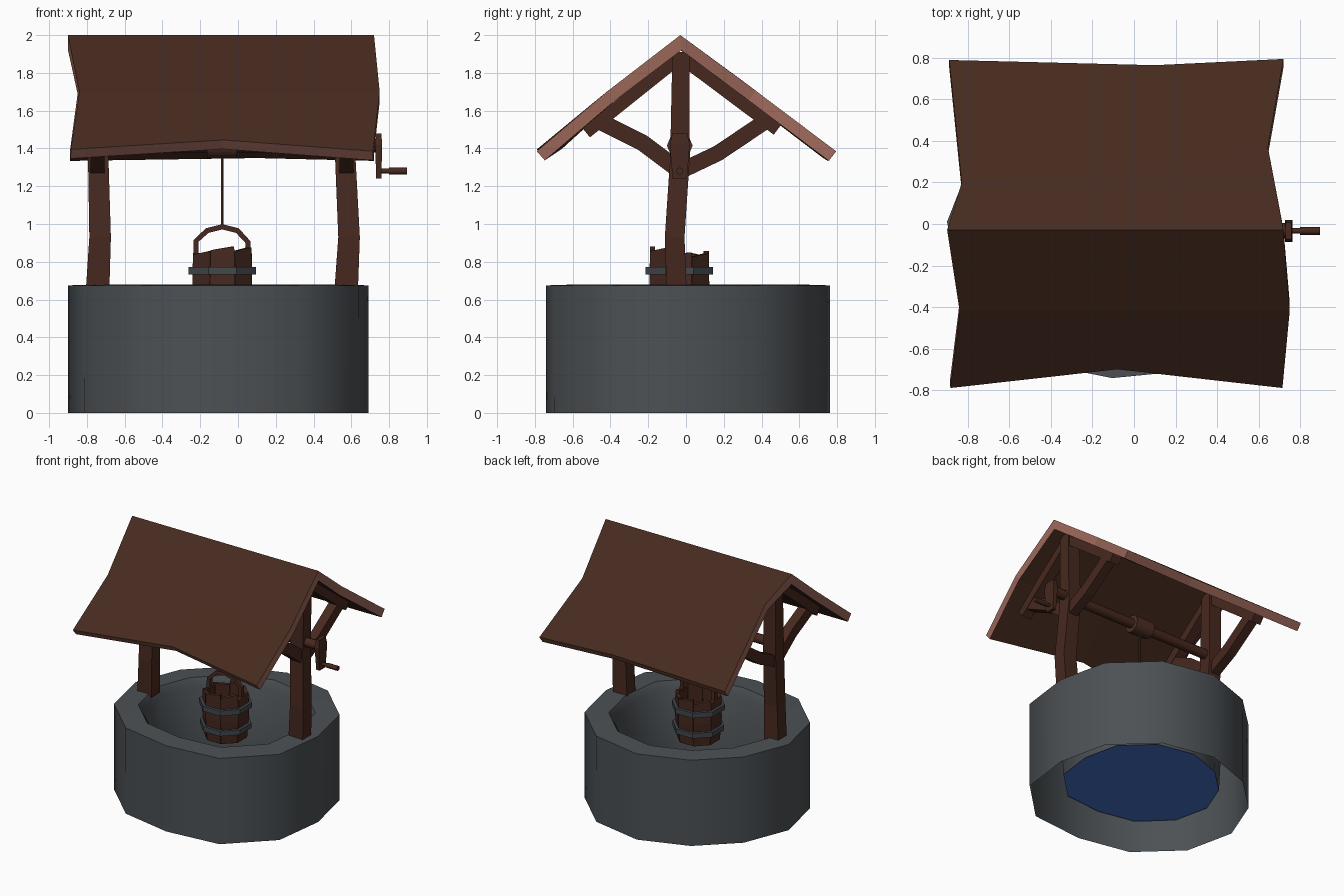
import bpy, bmesh, math, random
from mathutils import Vector

random.seed(4)
cube = bpy.data.objects.get("Cube")
if cube:
    bpy.data.objects.remove(cube)


def material(name, color):
    mat = bpy.data.materials.new(name)
    mat.use_nodes = True
    rgba = (*color, 1)
    mat.diffuse_color = rgba
    mat.node_tree.nodes["Principled BSDF"].inputs["Base Color"].default_value = rgba
    return mat


STONE = material("grey stone", (0.072, 0.082, 0.09))
ROOF = material("roof brown", (0.063, 0.0235, 0.0135))
EDGE = material("pale cut wood", (0.33, 0.135, 0.1))
WOOD = material("reddish wood", (0.062, 0.0215, 0.0132))
IRON = material("dark iron", (0.055, 0.065, 0.073))
WATER = material("blue water", (0.06, 0.165, 0.57))
ROPE = material("rope brown", (0.075, 0.028, 0.018))


def finish(name, bm, mat, smooth=None, fix=True):
    if fix:
        bmesh.ops.recalc_face_normals(bm, faces=bm.faces)
    mesh = bpy.data.meshes.new(name)
    bm.to_mesh(mesh)
    bm.free()
    obj = bpy.data.objects.new(name, mesh)
    mesh.materials.append(mat)
    bpy.context.collection.objects.link(obj)
    if smooth:
        bpy.ops.object.select_all(action='DESELECT')
        obj.select_set(True)
        bpy.context.view_layer.objects.active = obj
        bpy.ops.object.shade_smooth_by_angle(angle=math.radians(smooth))
    return obj


def skin(bm, rings, close_ends=True, close_rings=False):
    """Bridge successive rings of vertices with quads."""
    n = len(rings[0])
    pairs = list(zip(rings, rings[1:]))
    if close_rings:
        pairs.append((rings[-1], rings[0]))
    for a, b in pairs:
        for i in range(n):
            j = (i + 1) % n
            bm.faces.new((a[i], a[j], b[j], b[i]))
    if close_ends:
        bm.faces.new(rings[0])
        bm.faces.new(rings[-1])


def beam(name, points, sizes, mat=WOOD, side=(1, 0, 0)):
    """Sweep a rectangle of half sizes (along side, across) through points."""
    bm = bmesh.new()
    pts = [Vector(p) for p in points]
    side = Vector(side)
    rings = []
    for i, p in enumerate(pts):
        along = pts[min(i + 1, len(pts) - 1)] - pts[max(i - 1, 0)]
        across = along.cross(side).normalized()
        w, d = sizes[i] if isinstance(sizes, list) else sizes
        rings.append([bm.verts.new(p + side * w * a + across * d * b)
                      for a, b in ((-1, -1), (1, -1), (1, 1), (-1, 1))])
    skin(bm, rings)
    return finish(name, bm, mat)


def ring_points(center, radius, z, turn, squash, warp):
    """Points of a circle whose radius is scaled by each entry of warp."""
    angles = [turn + math.tau * i / len(warp) for i in range(len(warp))]
    return [(center[0] + radius * w * math.cos(a),
             center[1] + radius * w * squash * math.sin(a), z) for a, w in zip(angles, warp)]


def lathe(name, profile, center, mat, warp, turn=0, squash=1, closed=False, smooth=None):
    """Revolve (radius, z) points around a vertical axis."""
    bm = bmesh.new()
    rings = [[bm.verts.new(p) for p in ring_points(center, r, z, turn, squash, warp)]
             for r, z in profile]
    skin(bm, rings, close_ends=False, close_rings=closed)
    return finish(name, bm, mat, smooth)


def disc(name, center, radius, z, mat, warp, turn=0, squash=1):
    bm = bmesh.new()
    bm.faces.new([bm.verts.new(p) for p in ring_points(center, radius, z, turn, squash, warp)])
    return finish(name, bm, mat, fix=False)


def rod(name, start, end, radius, sides=8, mat=WOOD):
    a, b = Vector(start), Vector(end)
    bm = bmesh.new()
    bmesh.ops.create_cone(bm, cap_ends=True, segments=sides, radius1=radius,
                          radius2=radius, depth=(b - a).length)
    rot = (b - a).to_track_quat('Z', 'Y')
    for v in bm.verts:
        v.co = rot @ v.co + (a + b) / 2
    return finish(name, bm, mat, 50)


# Uneven stone ring, open underneath, with the water inside
WELL = (-0.105, 0.01)
UNEVEN = [1, 1.03, 1.03, 1, 0.95, 0.95, 1, 1.03, 1.03, 1, 1.09, 1.08]
lathe("stone_ring", [(0.795, 0), (0.796, 0.675), (0.625, 0.68), (0.59, 0.62), (0.565, 0.12)],
      WELL, STONE, UNEVEN, squash=0.945, smooth=50)
disc("water", WELL, 0.565, 0.125, WATER, UNEVEN, squash=0.945)

# Roof sheet: rows run from front eave over the ridge to the back eave
rows = [
    [(-0.885, -0.79, 1.395), (-0.08, -0.70, 1.445), (0.715, -0.79, 1.385)],
    [(-0.84, -0.42, 1.70), (-0.05, -0.42, 1.70), (0.75, -0.42, 1.70)],
    [(-0.90, -0.03, 2.0), (-0.05, -0.03, 2.0), (0.72, -0.03, 2.0)],
    [(-0.83, 0.20, 1.83), (-0.05, 0.29, 1.765), (0.645, 0.37, 1.705)],
    [(-0.89, 0.79, 1.385), (0.1, 0.765, 1.40), (0.72, 0.795, 1.385)],
]
bm = bmesh.new()
grid = [[bm.verts.new(p) for p in row] for row in rows]
for low, high in zip(grid, grid[1:]):
    for c in range(2):
        bm.faces.new((low[c], low[c + 1], high[c + 1], high[c]))
roof = finish("roof", bm, ROOF, fix=False)
roof.data.materials.append(EDGE)
solid = roof.modifiers.new("thickness", 'SOLIDIFY')
solid.thickness = 0.064
solid.offset = -1
solid.use_even_offset = True
solid.material_offset_rim = 1

# Posts, rafters and braces at both ends
left_path = [(0.573, -0.05, 0.655), (0.588, -0.06, 0.93), (0.568, -0.032, 1.35), (0.575, -0.027, 1.91)]
right_path = [(-0.743, -0.05, 0.655), (-0.73, -0.06, 0.93), (-0.74, -0.032, 1.35), (-0.74, -0.027, 1.91)]
post_size = [(0.062, 0.053), (0.057, 0.052), (0.054, 0.052), (0.052, 0.045)]
for label, x, path in (("left", 0.575, left_path), ("right", -0.745, right_path)):
    beam(label + "_post", path, post_size)
    beam(label + "_front_rafter", [(x, -0.03, 1.885), (x, -0.53, 1.485)], (0.04, 0.034))
    beam(label + "_back_rafter", [(x, -0.03, 1.885), (x, 0.485, 1.5)], (0.04, 0.034))
    beam(label + "_front_brace", [(x, -0.03, 1.28), (x, -0.23, 1.43), (x, -0.47, 1.55)], (0.037, 0.044))
    beam(label + "_back_brace", [(x, -0.03, 1.28), (x, 0.17, 1.375), (x, 0.43, 1.55)], (0.037, 0.042))

# Winding axle with its rope drum, and the crank
AY, AZ = -0.033, 1.415
rod("axle", (-0.77, AY, AZ), (0.74, AY, AZ), 0.037)
rod("rope_drum", (-0.165, AY, AZ), (-0.005, AY, AZ), 0.068, mat=ROPE)
beam("crank_arm", [(0.745, AY, 1.24), (0.745, AY, 1.42), (0.745, AY, 1.48)],
     [(0.014, 0.038), (0.018, 0.053), (0.014, 0.04)])
rod("crank_pin", (0.73, AY, 1.28), (0.81, AY, 1.28), 0.013)
rod("crank_grip", (0.80, AY, 1.28), (0.895, AY, 1.28), 0.019)

# Bucket of eight uneven staves
BX, BY = -0.083, -0.035
EIGHT = [1] * 8
bm = bmesh.new()
for i in range(8):
    top = random.uniform(0.83, 0.875)
    rings = []
    for r, z in ((0.157, 0.495), (0.171, 0.67), (0.168, top)):
        ring = []
        for radius, step in ((r, -0.49), (r, 0.49), (r - 0.03, 0.49), (r - 0.03, -0.49)):
            a = math.tau * (i + step) / 8
            ring.append(bm.verts.new((BX + radius * math.cos(a), BY + radius * math.sin(a),
                                      z + (step * 0.02 if z == top else 0))))
        rings.append(ring)
    skin(bm, rings)
finish("bucket_staves", bm, WOOD)
disc("bucket_bottom", (BX, BY), 0.15, 0.51, WOOD, EIGHT, turn=math.pi / 8)
for label, z, r in (("upper", 0.752, 0.193), ("lower", 0.59, 0.188)):
    lathe(label + "_hoop", [(r, z - 0.02), (r, z + 0.02), (r - 0.03, z + 0.02), (r - 0.03, z - 0.02)],
          (BX, BY), IRON, EIGHT, turn=math.pi / 8, closed=True)

# Bucket handle and rope
arc = [(-0.14, 0.80), (-0.14, 0.91), (-0.08, 0.965), (0, 0.985), (0.08, 0.965), (0.135, 0.905), (0.14, 0.80)]
beam("bucket_handle", [(BX + dx, BY, z) for dx, z in arc], (0.016, 0.014), side=(0, 1, 0))
rod("rope", (BX, BY, 0.975), (BX, BY, 1.37), 0.008, 6, ROPE)
